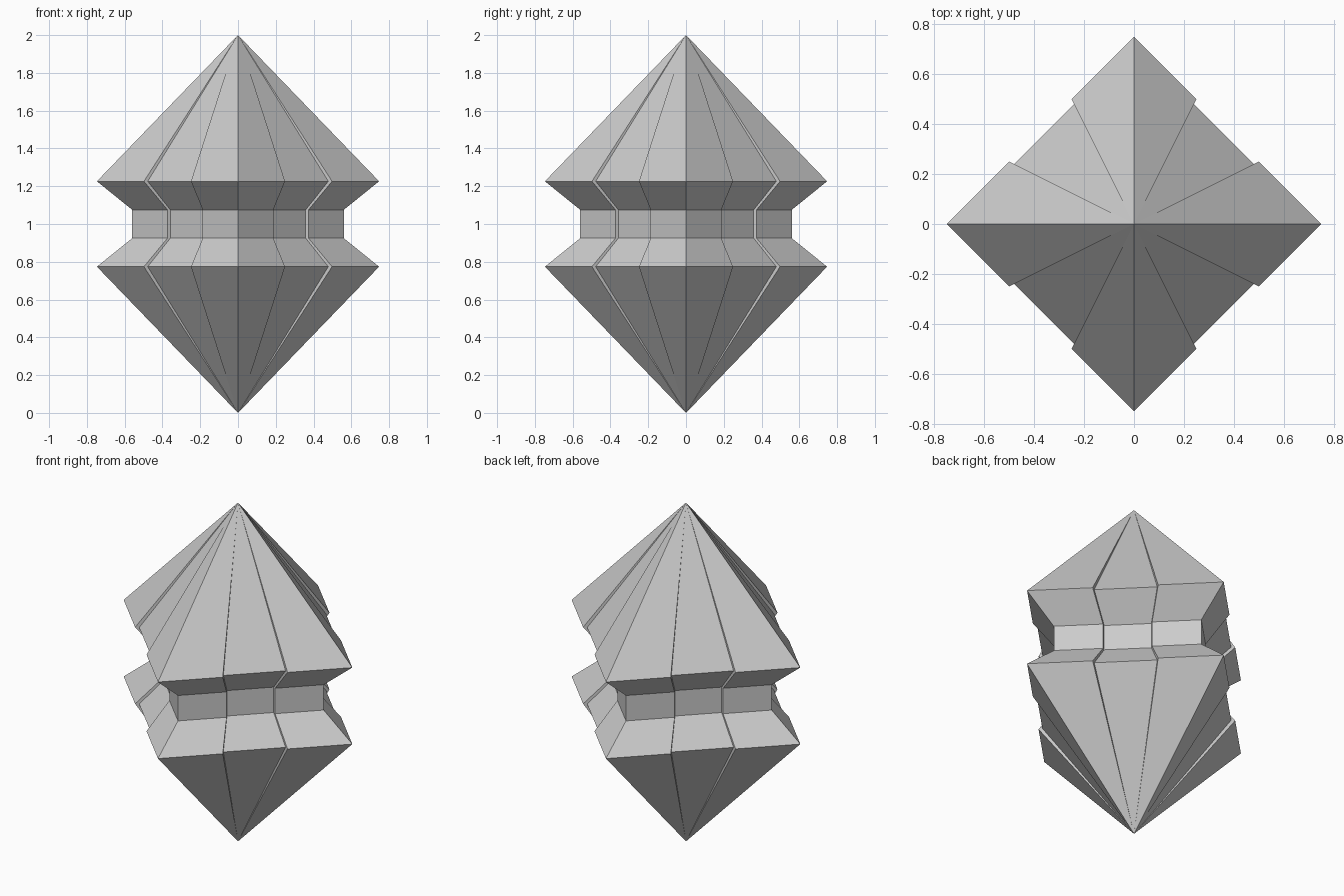
import bpy, bmesh
from mathutils import Matrix, Vector

if "Cube" in bpy.data.objects:
    bpy.data.objects.remove(bpy.data.objects["Cube"])

# Vertical profile: (height, corner radius)
PROFILE = [(0.774, 0.747), (0.925, 0.56), (1.075, 0.56), (1.226, 0.747)]
RECESS = 0.96  # middle third of each side is set slightly inward

# Square outline with a recessed middle panel on every side
a, b = Vector((2/3, 1/3, 0)), Vector((1/3, 2/3, 0))
quarter = [Vector((1, 0, 0)), a, a * RECESS, b * RECESS, b]
outline = []
for q in range(4):
    turn = Matrix.Rotation(q * 1.5707963268, 3, 'Z')
    outline += [turn @ p for p in quarter]
n = len(outline)

bm = bmesh.new()
rings = [[bm.verts.new((p.x * r, p.y * r, z)) for p in outline] for z, r in PROFILE]

# Waist: walls between neighbouring rings
for lo, hi in zip(rings, rings[1:]):
    for i in range(n):
        j = (i + 1) % n
        bm.faces.new((lo[i], lo[j], hi[j], hi[i]))

# Pointed top and bottom
for ring, z in ((rings[-1], 2.0), (rings[0], 0.0)):
    tip = bm.verts.new((0, 0, z))
    for i in range(n):
        bm.faces.new((ring[i], ring[(i + 1) % n], tip))

bmesh.ops.recalc_face_normals(bm, faces=bm.faces)
mesh = bpy.data.meshes.new("crystal_body")
bm.to_mesh(mesh)
bm.free()
bpy.context.collection.objects.link(bpy.data.objects.new("crystal_body", mesh))
